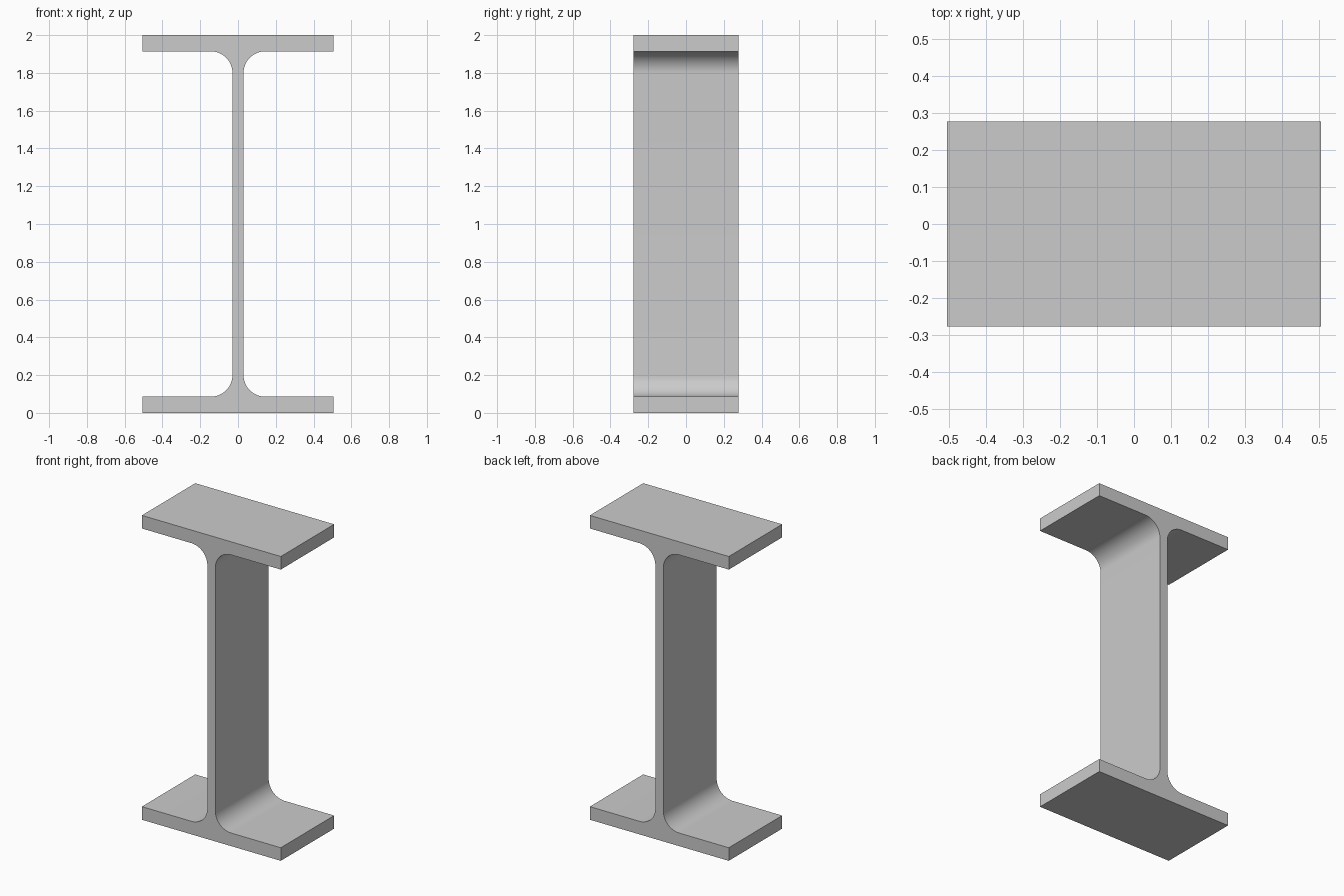
import bpy, bmesh
from math import sin, cos, pi

if "Cube" in bpy.data.objects:
    bpy.data.objects.remove(bpy.data.objects["Cube"])

HEIGHT, HALF_W, DEPTH = 2.0, 0.505, 0.554
FLANGE, HALF_WEB, FILLET, STEPS = 0.086, 0.029, 0.115, 16


def quarter_profile():
    """Lower right quarter of the I section, from the base corner up the web."""
    pts = [(HALF_W, 0.0), (HALF_W, FLANGE)]
    cx, cz = HALF_WEB + FILLET, FLANGE + FILLET
    for i in range(STEPS + 1):
        a = -pi / 2 - i / STEPS * pi / 2
        pts.append((cx + FILLET * cos(a), cz + FILLET * sin(a)))
    return pts


# Mirror the quarter into the full closed outline
quarter = quarter_profile()
right = quarter + [(x, HEIGHT - z) for x, z in reversed(quarter)]
outline = right + [(-x, z) for x, z in reversed(right)]

# Extrude the section along y
bm = bmesh.new()
face = bm.faces.new([bm.verts.new((x, -DEPTH / 2, z)) for x, z in outline])
new = bmesh.ops.extrude_face_region(bm, geom=[face], use_keep_orig=True)["geom"]
bmesh.ops.translate(bm, vec=(0, DEPTH, 0),
                    verts=[g for g in new if isinstance(g, bmesh.types.BMVert)])
bmesh.ops.recalc_face_normals(bm, faces=bm.faces)
mesh = bpy.data.meshes.new("i_beam")
bm.to_mesh(mesh)
bm.free()

beam = bpy.data.objects.new("i_beam", mesh)
bpy.context.collection.objects.link(beam)

# Smooth fillets, sharp edges elsewhere
bpy.context.view_layer.objects.active = beam
beam.select_set(True)
bpy.ops.object.shade_smooth_by_angle(angle=pi / 6)
